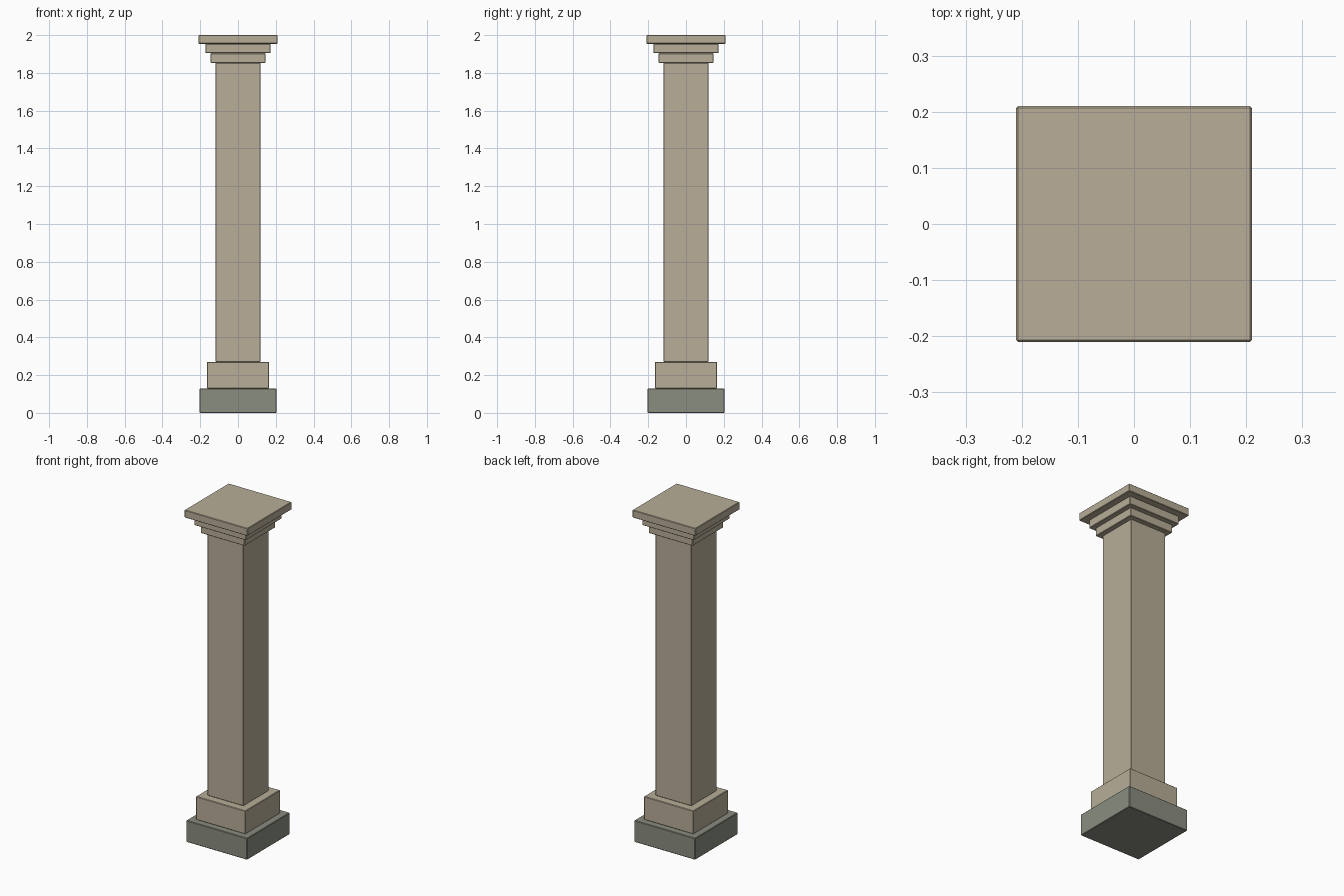
import bpy
import bmesh

if "Cube" in bpy.data.objects:
    bpy.data.objects.remove(bpy.data.objects["Cube"])


def material(name, rgb):
    m = bpy.data.materials.new(name)
    m.diffuse_color = (*rgb, 1.0)
    m.use_nodes = True
    m.node_tree.nodes["Principled BSDF"].inputs["Base Color"].default_value = m.diffuse_color
    return m


sandstone = material("sandstone", (0.479, 0.423, 0.314))
grey_stone = material("grey_stone", (0.254, 0.266, 0.216))


def block(name, half, z0, z1, mat, bevel=0.003):
    """Square block centred on the axis with a tiny chamfer."""
    bm = bmesh.new()
    bmesh.ops.create_cube(bm, size=1.0)
    for v in bm.verts:
        v.co.x *= 2 * half
        v.co.y *= 2 * half
        v.co.z = z1 if v.co.z > 0 else z0
    bmesh.ops.bevel(bm, geom=bm.edges[:], offset=bevel, segments=1,
                    profile=0.5, affect='EDGES')
    me = bpy.data.meshes.new(name)
    bm.to_mesh(me)
    bm.free()
    me.materials.append(mat)
    ob = bpy.data.objects.new(name, me)
    bpy.context.collection.objects.link(ob)
    return ob


# Foot of the pillar
block("plinth", 0.203, 0.0, 0.13, grey_stone)
block("pedestal", 0.165, 0.13, 0.27, sandstone)

# Shaft
block("shaft", 0.12, 0.27, 1.853, sandstone)

# Stepped capital
block("capital_lower_step", 0.146, 1.853, 1.904, sandstone)
block("capital_middle_step", 0.172, 1.904, 1.954, sandstone)
block("capital_top_slab", 0.21, 1.954, 2.0, sandstone)
